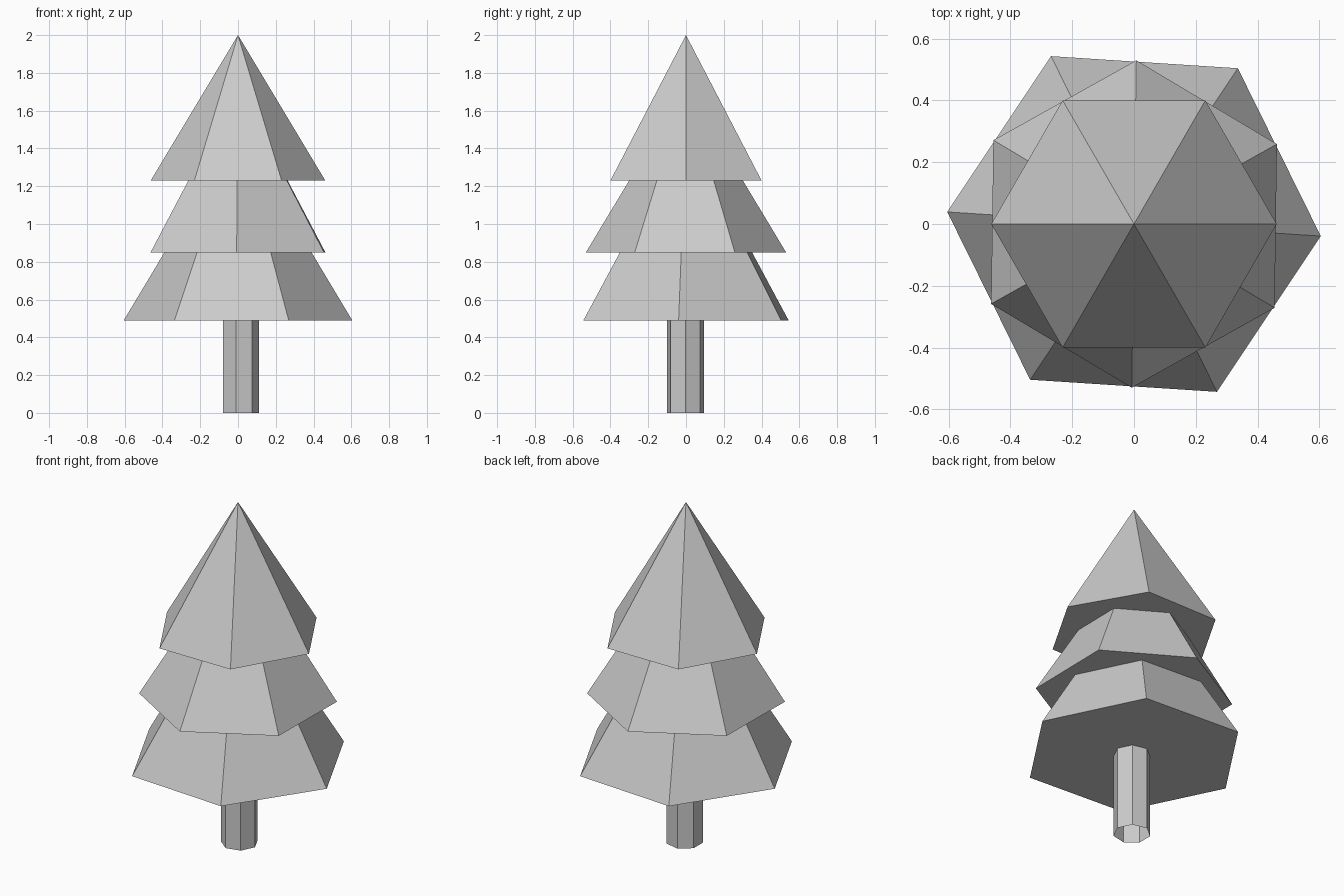
import bpy, bmesh
from math import cos, sin, radians, tau

if "Cube" in bpy.data.objects:
    bpy.data.objects.remove(bpy.data.objects["Cube"])


def ring(bm, sides, radius, z, turn=0.0, cx=0.0, cy=0.0):
    a0 = radians(turn)
    return [bm.verts.new((cx + radius * cos(a0 + tau * i / sides),
                          cy + radius * sin(a0 + tau * i / sides), z))
            for i in range(sides)]


def finish(bm, name):
    bmesh.ops.recalc_face_normals(bm, faces=bm.faces)
    mesh = bpy.data.meshes.new(name)
    bm.to_mesh(mesh)
    bm.free()
    bpy.context.collection.objects.link(bpy.data.objects.new(name, mesh))


def foliage(name, radius, z, height, turn):
    bm = bmesh.new()
    base = ring(bm, 6, radius, z, turn)
    tip = bm.verts.new((0, 0, z + height))
    bm.faces.new(base[::-1])
    for a, b in zip(base, base[1:] + base[:1]):
        bm.faces.new((a, b, tip))
    finish(bm, name)


# Foliage tiers: each one a smaller, turned copy of the one below
foliage("lower_foliage", 0.606, 0.49, 1.01, -3.7)
foliage("middle_foliage", 0.53, 0.85, 0.88, 29.2)
foliage("top_foliage", 0.462, 1.23, 0.77, 0)

# Trunk: seven-sided open tube, slightly off centre
bm = bmesh.new()
low = ring(bm, 7, 0.10, 0.0, 0, 0.012, -0.003)
high = ring(bm, 7, 0.10, 0.53, 0, 0.012, -0.003)
for i in range(7):
    j = (i + 1) % 7
    bm.faces.new((low[i], low[j], high[j], high[i]))
# Outward normals on the open tube
for f in bm.faces:
    f.normal_update()
finish(bm, "trunk")
